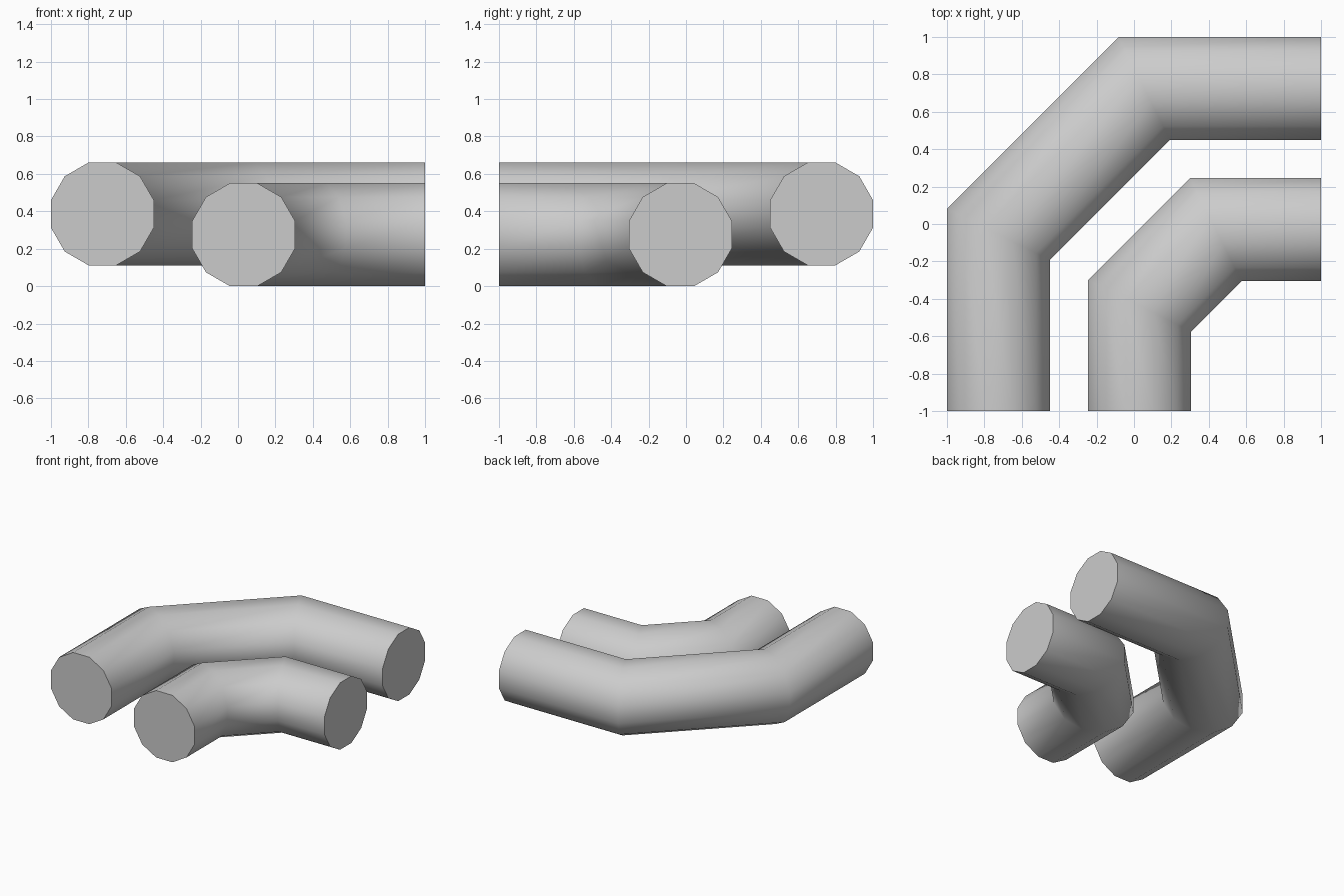
import bpy, bmesh, math

if "Cube" in bpy.data.objects:
    bpy.data.objects.remove(bpy.data.objects["Cube"])

SIDES = 12
APOTHEM = 0.275
RADIUS = APOTHEM / math.cos(math.pi / SIDES)
MITRE = 0.5  # slope of the bend joints


def pipe(name, cx, bend_y, cz):
    """Bent pipe, symmetric about the line y = -x, from the front edge to the right edge."""
    bm = bmesh.new()
    rings = [[], [], [], []]
    for i in range(SIDES):
        a = 2 * math.pi * (i + 0.5) / SIDES
        x = cx + RADIUS * math.cos(a)
        y = bend_y - MITRE * (x - cx)
        z = cz + RADIUS * math.sin(a)
        path = [(x, -1), (x, y), (-y, -x), (1, -x)]
        for ring, (px, py) in zip(rings, path):
            ring.append(bm.verts.new((px, py, z)))
    # pipe walls
    for r0, r1 in zip(rings, rings[1:]):
        for i in range(SIDES):
            j = (i + 1) % SIDES
            bm.faces.new((r0[i], r0[j], r1[j], r1[i]))
    # flat end caps
    bm.faces.new(rings[0])
    bm.faces.new(rings[-1])
    bmesh.ops.recalc_face_normals(bm, faces=bm.faces)
    mesh = bpy.data.meshes.new(name)
    bm.to_mesh(mesh)
    bm.free()
    obj = bpy.data.objects.new(name, mesh)
    bpy.context.collection.objects.link(obj)
    bpy.ops.object.select_all(action='DESELECT')
    obj.select_set(True)
    bpy.context.view_layer.objects.active = obj
    bpy.ops.object.shade_smooth_by_angle(angle=math.radians(60))
    return obj


# raised pipe around the outside of the corner, lower pipe inside it
pipe("outer_pipe", -0.725, -0.055, 0.386)
pipe("inner_pipe", 0.03, -0.4375, APOTHEM)
